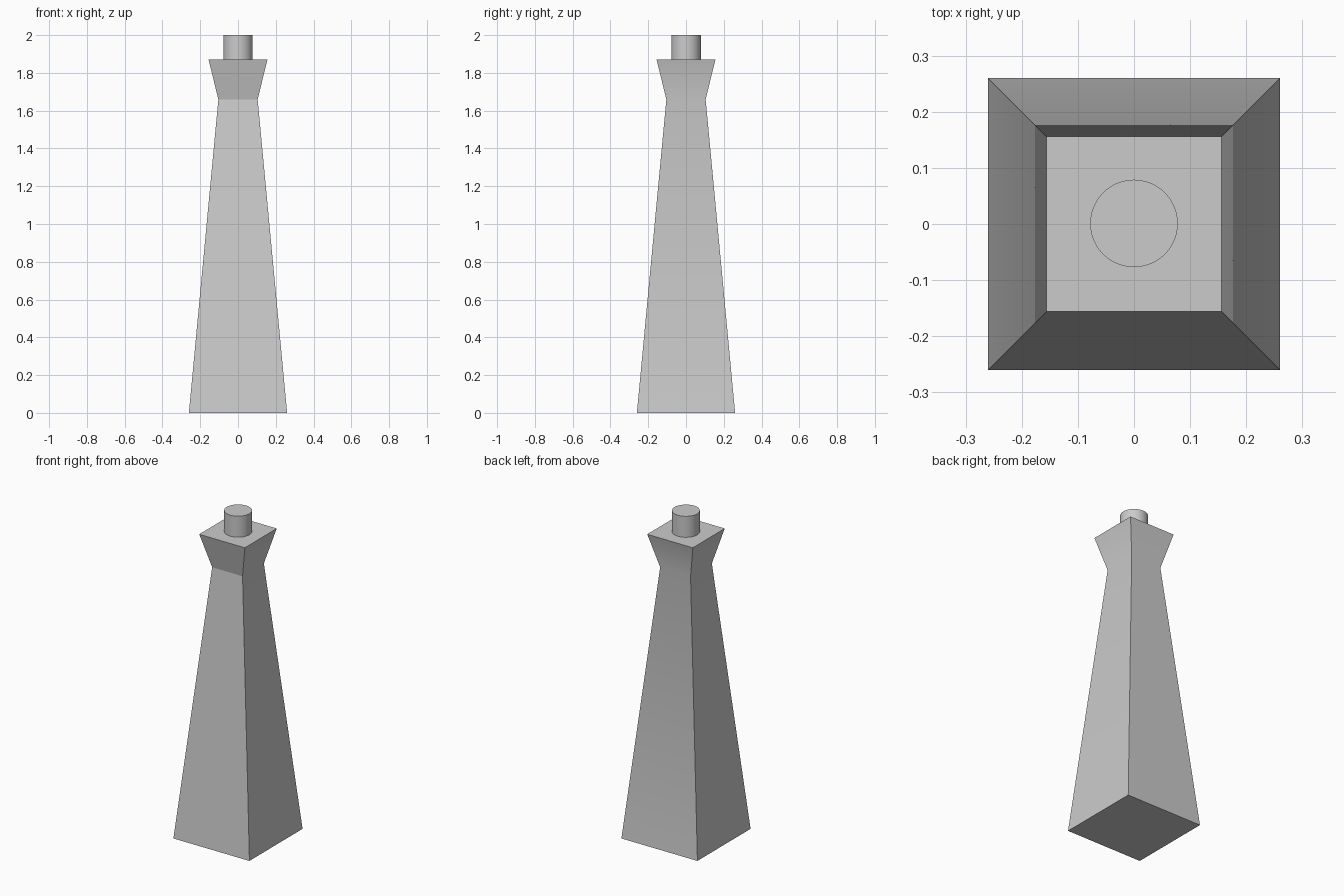
import bpy
import bmesh
from math import radians

cube = bpy.data.objects.get("Cube")
if cube:
    bpy.data.objects.remove(cube, do_unlink=True)

# Single plain grey
grey = bpy.data.materials.new("plain_grey")
grey.use_nodes = True
colour = (0.6, 0.6, 0.6, 1)
grey.diffuse_color = colour
grey.node_tree.nodes["Principled BSDF"].inputs["Base Color"].default_value = colour


def smooth(obj):
    bpy.ops.object.select_all(action="DESELECT")
    obj.select_set(True)
    bpy.context.view_layer.objects.active = obj
    bpy.ops.object.shade_smooth_by_angle(angle=radians(30))


# Tapered square tower with a flared head: (half width, height) rings
NECK = 1.66
profile = [(0.26, 0), (0.104, NECK), (0.156, 1.87)]
bm = bmesh.new()
rings = [[bm.verts.new((sx * w, sy * w, z)) for sx, sy in ((-1, -1), (1, -1), (1, 1), (-1, 1))]
         for w, z in profile]
bm.faces.new(rings[0][::-1])
bm.faces.new(rings[-1])
for low, high in zip(rings, rings[1:]):
    for i in range(4):
        j = (i + 1) % 4
        bm.faces.new((low[i], low[j], high[j], high[i]))
mesh = bpy.data.meshes.new("tower_body")
bm.to_mesh(mesh)
bm.free()
mesh.materials.append(grey)
body = bpy.data.objects.new("tower_body", mesh)
bpy.context.collection.objects.link(body)
smooth(body)

# The neck crease stays crisp on the front only
for edge in mesh.edges:
    ends = [mesh.vertices[v].co for v in edge.vertices]
    if all(abs(p.z - NECK) < 0.01 and p.y < 0 for p in ends):
        edge.use_edge_sharp = True

# Round peg on top of the head
bpy.ops.mesh.primitive_cylinder_add(vertices=48, radius=0.078, depth=0.13,
                                    location=(0, 0.001, 1.935))
peg = bpy.context.object
peg.name = "top_peg"
peg.data.materials.append(grey)
smooth(peg)
